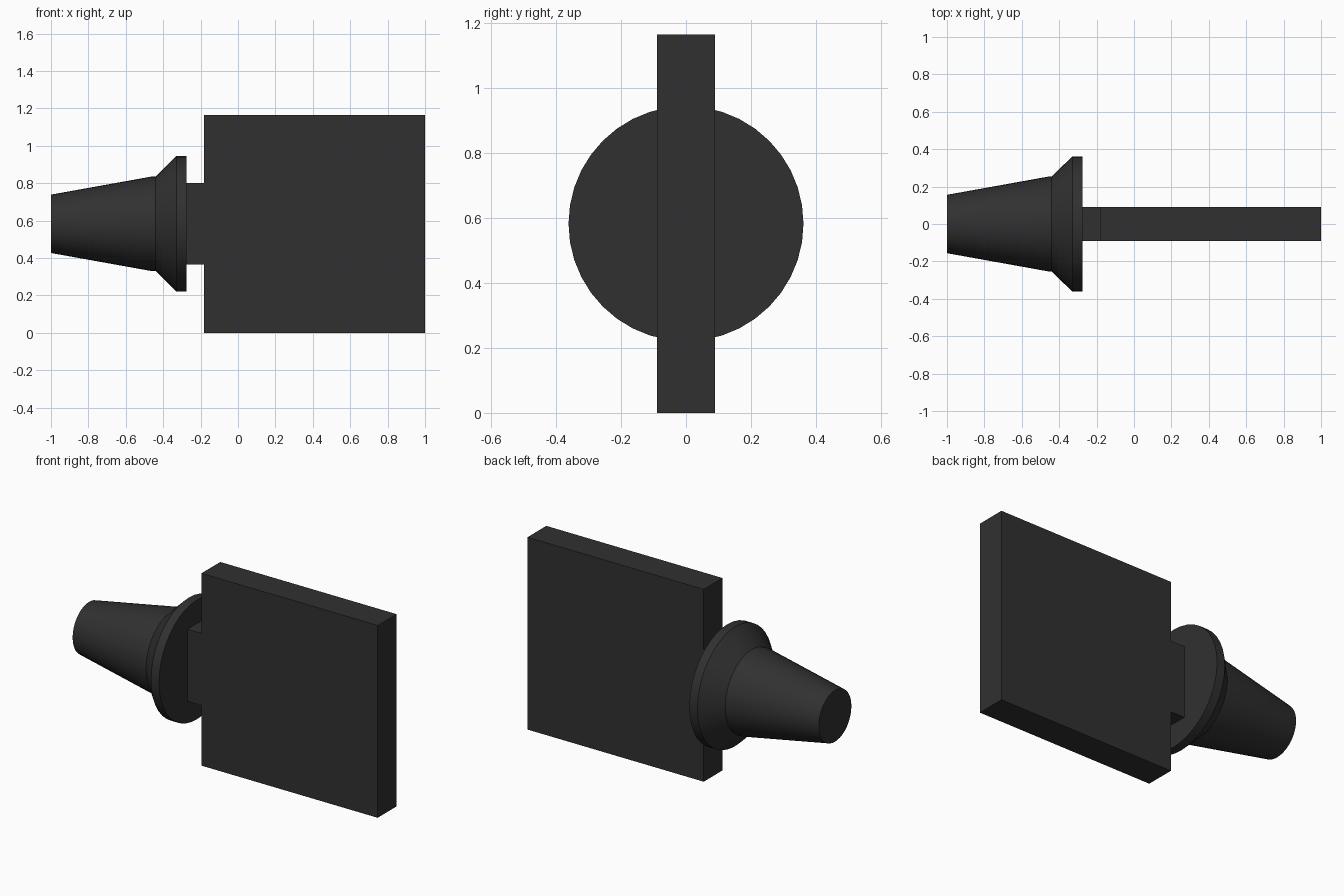
import bpy, bmesh, math
from mathutils import Vector, Matrix

if "Cube" in bpy.data.objects:
    bpy.data.objects.remove(bpy.data.objects["Cube"])

MID = 0.583      # height of the shaft axis
HALF = 0.09      # half thickness of the plate

dark = bpy.data.materials.new("dark_grey")
dark.diffuse_color = (0.03, 0.03, 0.03, 1)
dark.use_nodes = True
dark.node_tree.nodes["Principled BSDF"].inputs["Base Color"].default_value = dark.diffuse_color


def add_object(name, bm):
    bmesh.ops.recalc_face_normals(bm, faces=bm.faces[:])
    mesh = bpy.data.meshes.new(name)
    bm.to_mesh(mesh)
    bm.free()
    mesh.materials.append(dark)
    obj = bpy.data.objects.new(name, mesh)
    bpy.context.collection.objects.link(obj)
    return obj


def lathe_x(name, profile, sides):
    """Revolve (x, radius) points around the x axis and cap both ends."""
    bm = bmesh.new()
    rings = []
    for x, r in profile:
        rings.append([bm.verts.new((x, r * math.cos(a), MID + r * math.sin(a)))
                      for a in (2 * math.pi * i / sides for i in range(sides))])
    for lo, hi in zip(rings, rings[1:]):
        for i in range(sides):
            j = (i + 1) % sides
            bm.faces.new((lo[i], lo[j], hi[j], hi[i]))
    bm.faces.new(rings[0])
    bm.faces.new(rings[-1])
    return add_object(name, bm)


def extrude_y(name, outline):
    """Extrude an (x, z) outline through the plate thickness."""
    bm = bmesh.new()
    face = bm.faces.new([bm.verts.new((x, -HALF, z)) for x, z in outline])
    new = bmesh.ops.extrude_face_region(bm, geom=[face], use_keep_orig=True)["geom"]
    bmesh.ops.translate(bm, vec=(0, 2 * HALF, 0),
                        verts=[v for v in new if isinstance(v, bmesh.types.BMVert)])
    return add_object(name, bm)


# Tapered shaft with flared collar
shaft = lathe_x("tapered_shaft_and_collar",
                [(-1.0, 0.156), (-0.46, 0.253), (-0.44, 0.253),
                 (-0.33, 0.362), (-0.276, 0.362)], 40)
bpy.context.view_layer.objects.active = shaft
shaft.select_set(True)
bpy.ops.object.shade_smooth_by_angle(angle=math.radians(20))

# Square plate with its short neck
extrude_y("plate_and_neck",
          [(-0.276, 0.365), (-0.182, 0.365), (-0.182, 0), (1.0, 0),
           (1.0, 1.166), (-0.182, 1.166), (-0.182, 0.802), (-0.276, 0.802)])
